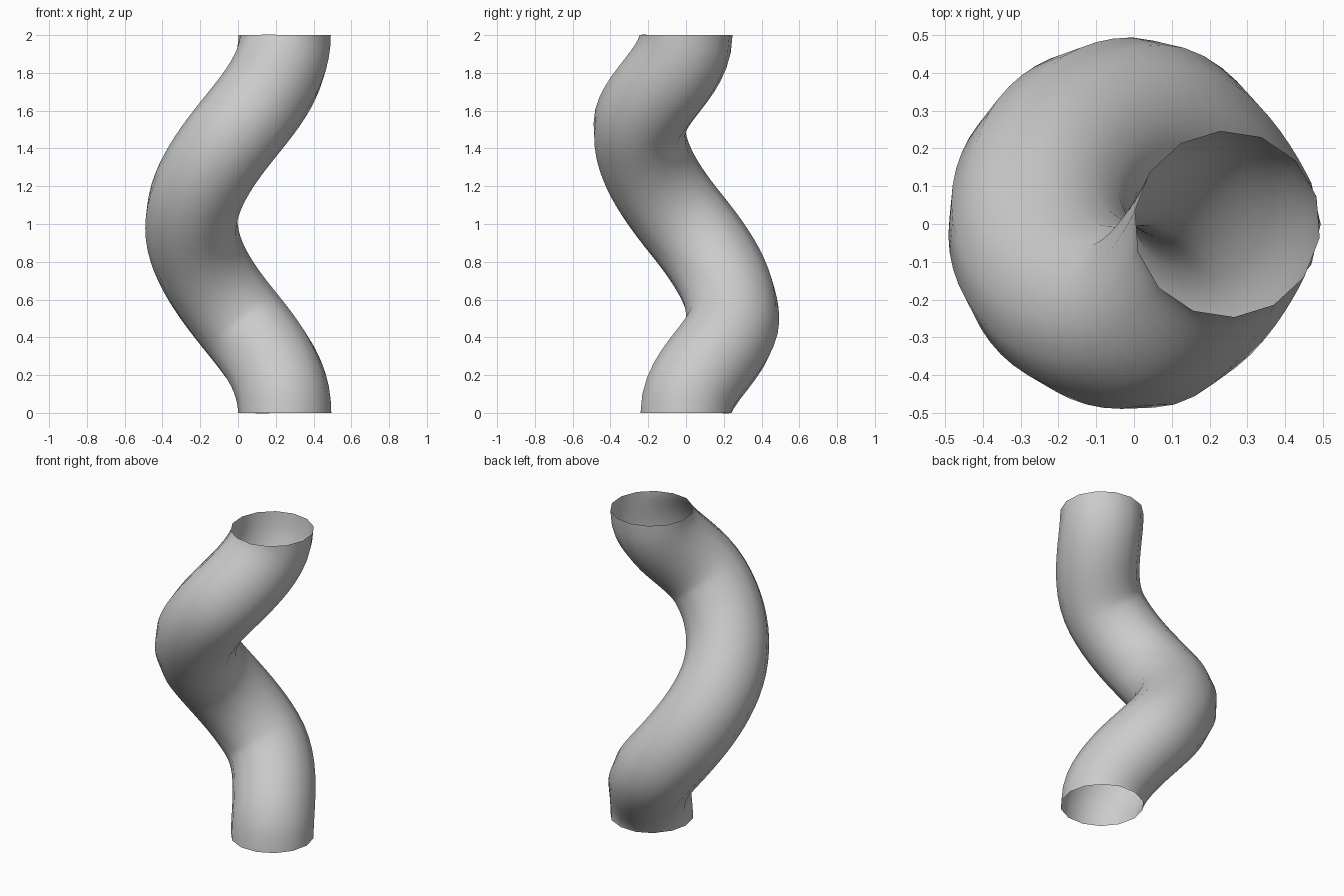
import bpy
from mathutils import Vector

if "Cube" in bpy.data.objects:
    bpy.data.objects.remove(bpy.data.objects["Cube"])

R = 0.247      # tube radius and path radius
H = 0.135      # horizontal handle reach
V = 0.167      # vertical handle reach

# Helical path: one full turn, upright at both ends
points = [((R, 0, 0), (0, 0, 0.2)),
          ((0, R, 0.5), (-H, 0, V)),
          ((-R, 0, 1), (0, -H, V)),
          ((0, -R, 1.5), (H, 0, V)),
          ((R, 0, 2), (0, 0, 0.2))]

curve = bpy.data.curves.new("spiral_tube", 'CURVE')
curve.dimensions = '3D'
curve.bevel_depth = R
curve.bevel_resolution = 5   # 14 sides
curve.resolution_u = 12
curve.use_fill_caps = False
spline = curve.splines.new('BEZIER')
spline.bezier_points.add(len(points) - 1)
for bp, (co, t) in zip(spline.bezier_points, points):
    co, t = Vector(co), Vector(t)
    bp.handle_left_type = bp.handle_right_type = 'FREE'
    bp.co, bp.handle_left, bp.handle_right = co, co - t, co + t

# Open tube as a smooth mesh
path = bpy.data.objects.new("spiral_path", curve)
bpy.context.collection.objects.link(path)
mesh = bpy.data.meshes.new_from_object(path.evaluated_get(bpy.context.evaluated_depsgraph_get()))
tube = bpy.data.objects.new("spiral_tube", mesh)
bpy.context.collection.objects.link(tube)
bpy.data.objects.remove(path)
mesh.shade_smooth()
